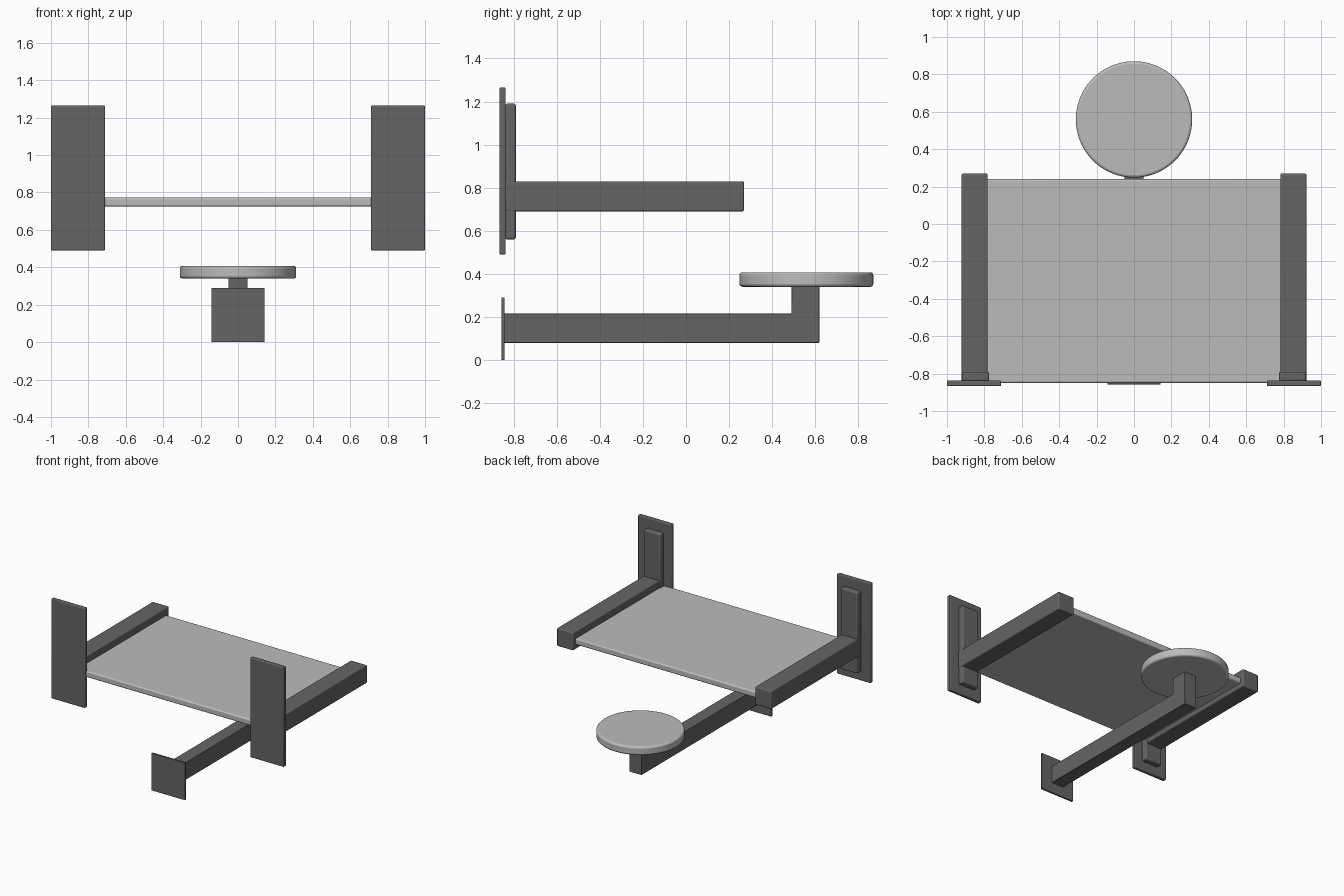
import bpy, bmesh, math

if "Cube" in bpy.data.objects:
    bpy.data.objects.remove(bpy.data.objects["Cube"])


def material(name, v):
    m = bpy.data.materials.new(name)
    m.diffuse_color = (v, v, v, 1)
    m.use_nodes = True
    m.node_tree.nodes["Principled BSDF"].inputs["Base Color"].default_value = m.diffuse_color
    return m


DARK = material("dark grey metal", 0.13)
LIGHT = material("light grey panel", 0.5)


def finish(name, bm, mat, bevel):
    me = bpy.data.meshes.new(name)
    bm.to_mesh(me)
    bm.free()
    me.materials.append(mat)
    ob = bpy.data.objects.new(name, me)
    bpy.context.collection.objects.link(ob)
    if bevel:
        b = ob.modifiers.new("bevel", 'BEVEL')
        b.width = bevel
        b.segments = 3
        b.limit_method = 'ANGLE'
        b.angle_limit = math.radians(40)
    bpy.context.view_layer.objects.active = ob
    ob.select_set(True)
    bpy.ops.object.shade_smooth_by_angle(angle=math.radians(35))
    ob.select_set(False)
    return ob


def box(name, x, y, z, mat, bevel=0.006):
    bm = bmesh.new()
    bmesh.ops.create_cube(bm, size=1)
    for v in bm.verts:
        for i, (a, b) in enumerate((x, y, z)):
            v.co[i] = a if v.co[i] < 0 else b
    return finish(name, bm, mat, bevel)


# Two wall brackets with backing pads and arms
for side, s in (("left", -1), ("right", 1)):
    def span(a, b):
        return tuple(sorted((s * a, s * b)))
    box(side + "_wall_plate", span(0.71, 1.0), (-0.867, -0.837), (0.49, 1.265), DARK)
    box(side + "_pad", span(0.775, 0.92), (-0.84, -0.79), (0.56, 1.19), DARK, 0.01)
    box(side + "_arm", span(0.782, 0.922), (-0.84, 0.27), (0.69, 0.83), DARK, 0.008)

# Table top held between the arms
box("table_top", (-0.79, 0.79), (-0.85, 0.24), (0.725, 0.773), LIGHT, 0.01)

# Stool wall plate
box("stool_plate", (-0.143, 0.143), (-0.857, -0.842), (0, 0.29), DARK, 0.002)

# Stool support: L-shaped profile extruded sideways
profile = [(-0.845, 0.08), (0.62, 0.08), (0.62, 0.345), (0.49, 0.345),
           (0.49, 0.215), (-0.845, 0.215)]
bm = bmesh.new()
face = bm.faces.new([bm.verts.new((-0.052, y, z)) for y, z in profile])
ext = bmesh.ops.extrude_face_region(bm, geom=[face])
for g in ext["geom"]:
    if isinstance(g, bmesh.types.BMVert):
        g.co.x = 0.052
bmesh.ops.recalc_face_normals(bm, faces=bm.faces)
finish("stool_support", bm, DARK, 0.003)

# Round stool seat
bm = bmesh.new()
bmesh.ops.create_cone(bm, cap_ends=True, segments=96, radius1=0.311,
                      radius2=0.311, depth=0.067)
bmesh.ops.translate(bm, verts=bm.verts, vec=(0, 0.559, 0.3735))
finish("stool_seat", bm, LIGHT, 0.014)
